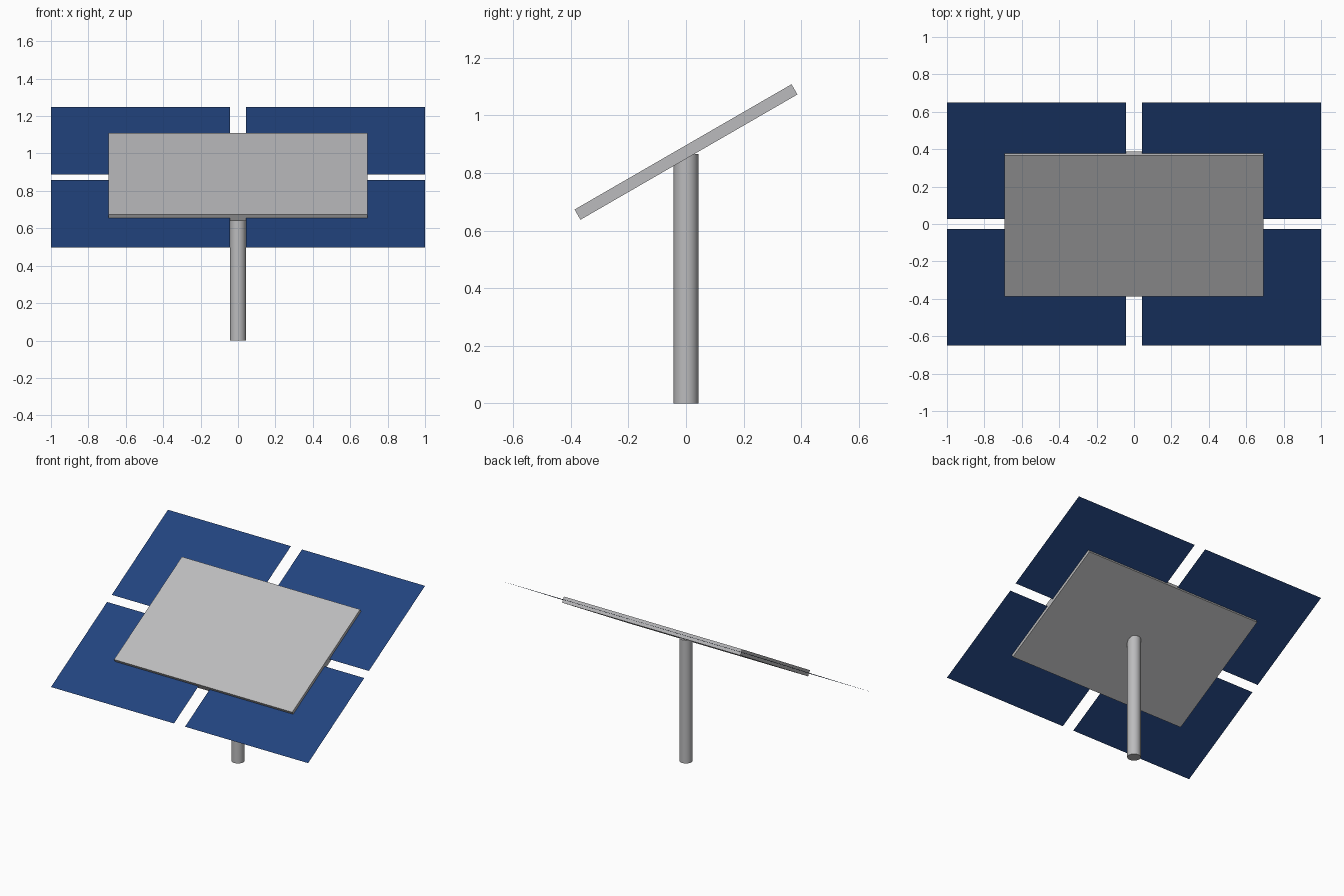
import bpy, math
from mathutils import Matrix

if "Cube" in bpy.data.objects:
    bpy.data.objects.remove(bpy.data.objects["Cube"])

PIVOT_Z = 0.873
TILT = Matrix.Translation((0, 0, PIVOT_Z)) @ Matrix.Rotation(math.radians(30), 4, 'X')


def material(name, color):
    m = bpy.data.materials.new(name)
    m.diffuse_color = (*color, 1)
    m.use_nodes = True
    m.node_tree.nodes["Principled BSDF"].inputs["Base Color"].default_value = m.diffuse_color
    return m


grey = material("grey metal", (0.5, 0.5, 0.51))
blue = material("solar blue", (0.016, 0.057, 0.21))


def finish(name, mat):
    ob = bpy.context.object
    ob.name = name
    ob.data.materials.append(mat)
    return ob


# Upright pole, its top hidden inside the tilted board
bpy.ops.mesh.primitive_cylinder_add(vertices=32, radius=0.043, depth=0.866,
                                    location=(0, 0, 0.433))
finish("pole", grey)
bpy.ops.object.shade_smooth_by_angle(angle=math.radians(30))

# Tilted backing board
bpy.ops.mesh.primitive_cube_add(size=1)
board = finish("backing_board", grey)
board.data.transform(TILT @ Matrix.Diagonal((1.386, 0.87, 0.041, 1)))

# Four paper-thin solar panels in the board's mid plane
for sx, side in ((-1, "left"), (1, "right")):
    for sy, end in ((-1, "lower"), (1, "upper")):
        bpy.ops.mesh.primitive_plane_add(size=1)
        panel = finish(f"{end}_{side}_panel", blue)
        panel.data.transform(TILT @ Matrix.Translation((sx * 0.5215, sy * 0.39, 0))
                             @ Matrix.Diagonal((0.957, 0.72, 1, 1)))
